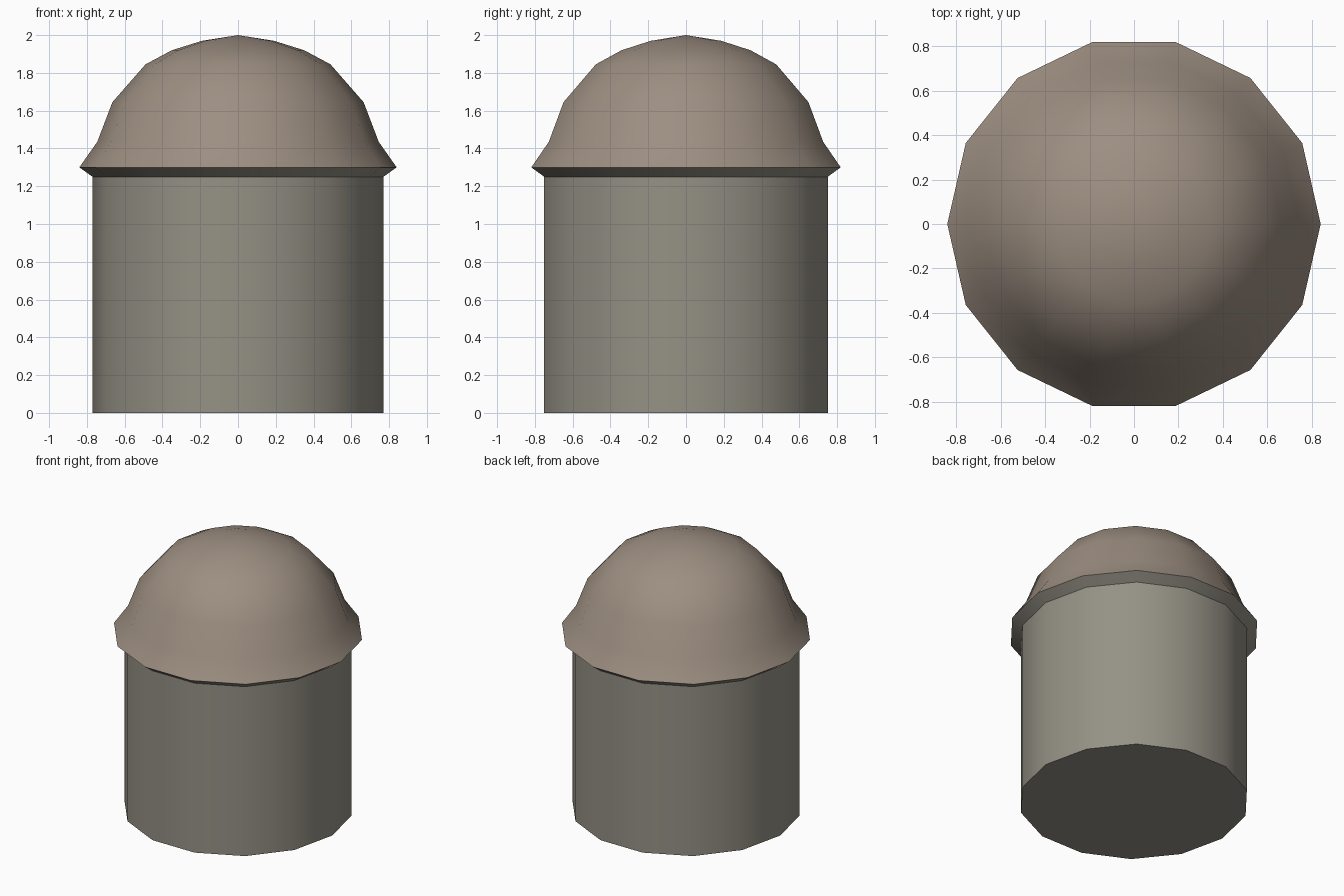
import bpy, bmesh, math

if "Cube" in bpy.data.objects:
    bpy.data.objects.remove(bpy.data.objects["Cube"])

SIDES = 14


def material(name, rgb):
    m = bpy.data.materials.new(name)
    m.diffuse_color = (*rgb, 1)
    m.use_nodes = True
    m.node_tree.nodes["Principled BSDF"].inputs["Base Color"].default_value = m.diffuse_color
    return m


def lathe(name, profile, mat):
    """Revolve (radius, z) points, listed bottom to top; radius 0 makes a pole."""
    bm = bmesh.new()
    rings = []
    for r, z in profile:
        if r == 0:
            rings.append([bm.verts.new((0, 0, z))] * SIDES)
        else:
            rings.append([bm.verts.new((r * math.cos(2 * math.pi * i / SIDES),
                                        r * math.sin(2 * math.pi * i / SIDES), z))
                          for i in range(SIDES)])
    for low, high in zip(rings, rings[1:]):
        for i in range(SIDES):
            j = (i + 1) % SIDES
            corners = [low[i], low[j], high[j], high[i]]
            bm.faces.new(list(dict.fromkeys(corners)))
    if name == "body":
        bm.faces.new(rings[0][::-1])  # flat base
    mesh = bpy.data.meshes.new(name)
    bm.to_mesh(mesh)
    bm.free()
    mesh.materials.append(mat)
    ob = bpy.data.objects.new(name, mesh)
    bpy.context.collection.objects.link(ob)
    bpy.ops.object.select_all(action='DESELECT')
    ob.select_set(True)
    bpy.context.view_layer.objects.active = ob
    bpy.ops.object.shade_smooth_by_angle(angle=math.radians(30))
    return ob


# Straight body, flaring into the underside of the rim
lathe("body", [(0.77, 0), (0.77, 1.25), (0.84, 1.3)],
      material("stone_grey", (0.30, 0.285, 0.235)))

# Domed cap with flared lower edge
lathe("dome", [(0.84, 1.3), (0.745, 1.435), (0.665, 1.645), (0.49, 1.845),
               (0.35, 1.92), (0.19, 1.97), (0, 2.0)],
      material("warm_brown", (0.335, 0.272, 0.22)))
